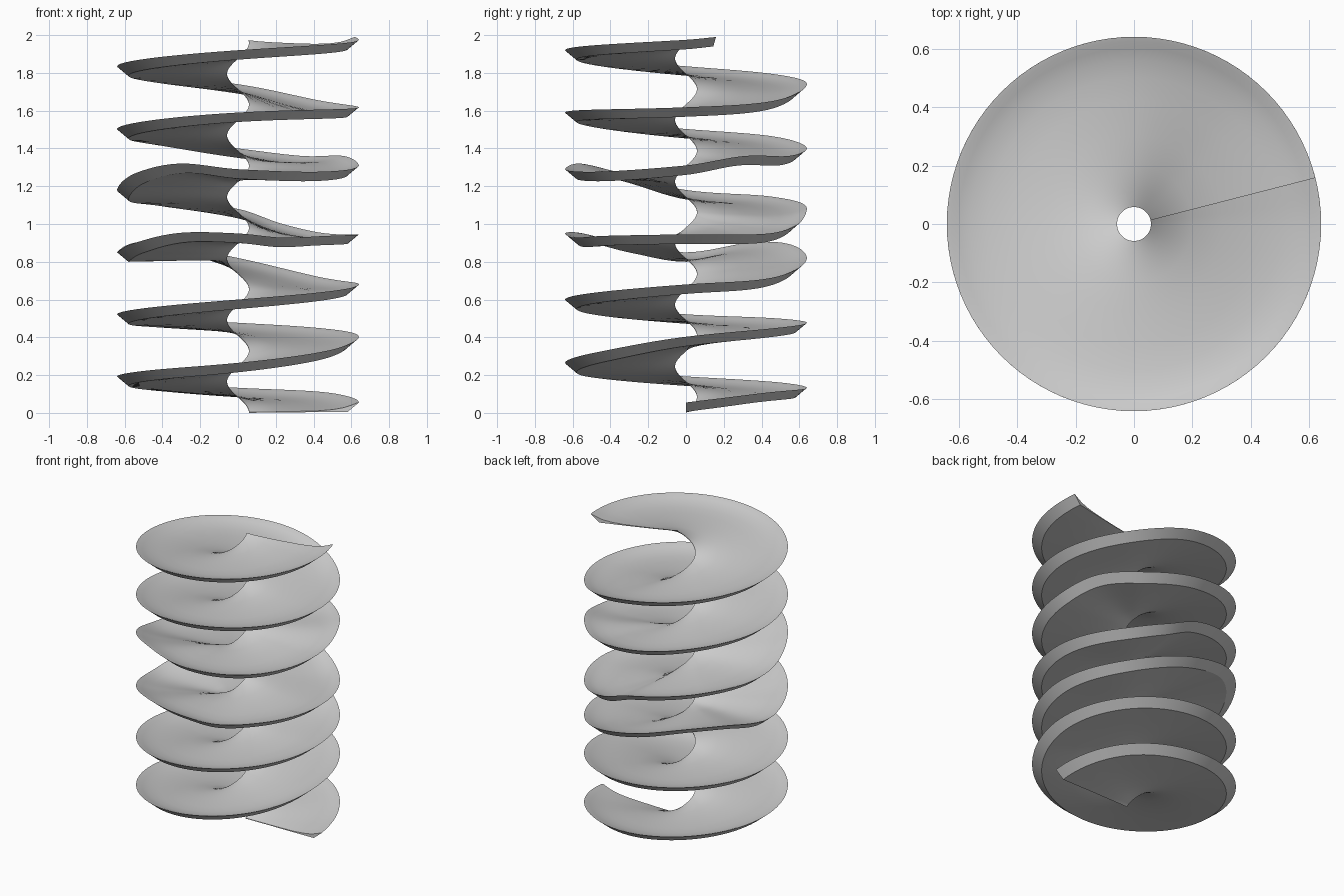
import bpy, bmesh, math

if "Cube" in bpy.data.objects:
    bpy.data.objects.remove(bpy.data.objects["Cube"])

# Rim height (z) against number of turns: a right-handed, uneven helix
RIM = [(0, .065), (.03, .08), (.125, .12), (.25, .143), (.375, .175), (.5, .203),
       (.625, .237), (.75, .275), (.875, .335), (1, .413), (1.125, .457),
       (1.25, .487), (1.375, .512), (1.5, .532), (1.75, .61), (2, .69),
       (2.125, .725), (2.25, .83), (2.34, .905), (2.41, .912), (2.5, .86),
       (2.58, .905), (2.67, .963), (2.75, .96), (2.81, .938), (2.88, .947),
       (3, .955), (3.12, .96), (3.19, 1.01), (3.25, 1.09), (3.375, 1.155),
       (3.5, 1.19), (3.59, 1.28), (3.67, 1.33), (3.75, 1.30), (3.87, 1.287),
       (4, 1.32), (4.08, 1.37), (4.16, 1.37), (4.25, 1.41), (4.375, 1.475),
       (4.5, 1.513), (4.75, 1.6), (5, 1.628), (5.125, 1.66), (5.25, 1.75),
       (5.375, 1.805), (5.5, 1.845), (5.75, 1.93), (6, 1.985), (6.04, 2.0)]
LIP = .05
INNER_R, CREASE_R, RIM_R = .058, .58, .64
PITCH = .326  # the inner edge is an even helix
STEPS = 96    # segments per turn

# Closed cross-section (radius, height above the underside)
SECTION = [(INNER_R, 0), (.12, 0), (.2, 0), (.3, 0), (.42, 0), (CREASE_R, 0),
           (RIM_R, LIP), (.625, .046), (.6, .036), (.56, .023), (.5, .013),
           (.42, .007), (.3, .005), (.2, .004), (.12, .004), (INNER_R, .004)]


def slope(i):
    a, b = RIM[max(i - 1, 0)], RIM[min(i + 1, len(RIM) - 1)]
    return (b[1] - a[1]) / (b[0] - a[0])


def rim_height(t):
    """Smooth cubic interpolation of the rim heights."""
    i = 0
    while i < len(RIM) - 2 and t > RIM[i + 1][0]:
        i += 1
    (t0, z0), (t1, z1) = RIM[i], RIM[i + 1]
    h = t1 - t0
    u = (t - t0) / h
    return ((2*u**3 - 3*u**2 + 1) * z0 + (u**3 - 2*u**2 + u) * h * slope(i)
            + (3*u**2 - 2*u**3) * z1 + (u**3 - u**2) * h * slope(i + 1))


def section_point(t, r, h):
    """Point on the flight, blended from the even inner edge to the wavy rim."""
    a = 2 * math.pi * t
    w = min((r - INNER_R) / (CREASE_R - INNER_R), 1) ** .7
    z = (1 - w) * (PITCH * t + .01) + w * (rim_height(t) - LIP) + h
    return r * math.cos(a), r * math.sin(a), z


# Sweep the section along the helix
bm = bmesh.new()
turns = RIM[-1][0]
count = round(turns * STEPS)
rings = [[bm.verts.new(section_point(turns * k / count, r, h))
          for r, h in SECTION] for k in range(count + 1)]
n = len(SECTION)
for p, q in zip(rings, rings[1:]):
    for j in range(n):
        m = (j + 1) % n
        bm.faces.new((p[j], p[m], q[m], q[j]))

# End caps
bm.faces.new(rings[0])
bm.faces.new(rings[-1])
bmesh.ops.recalc_face_normals(bm, faces=bm.faces)
bottom = min(v.co.z for v in bm.verts)
bmesh.ops.translate(bm, verts=bm.verts, vec=(0, 0, -bottom))

mesh = bpy.data.meshes.new("spiral_flight")
bm.to_mesh(mesh)
bm.free()
obj = bpy.data.objects.new("spiral_flight", mesh)
bpy.context.collection.objects.link(obj)
bpy.context.view_layer.objects.active = obj
obj.select_set(True)
bpy.ops.object.shade_smooth_by_angle(angle=math.radians(30))
